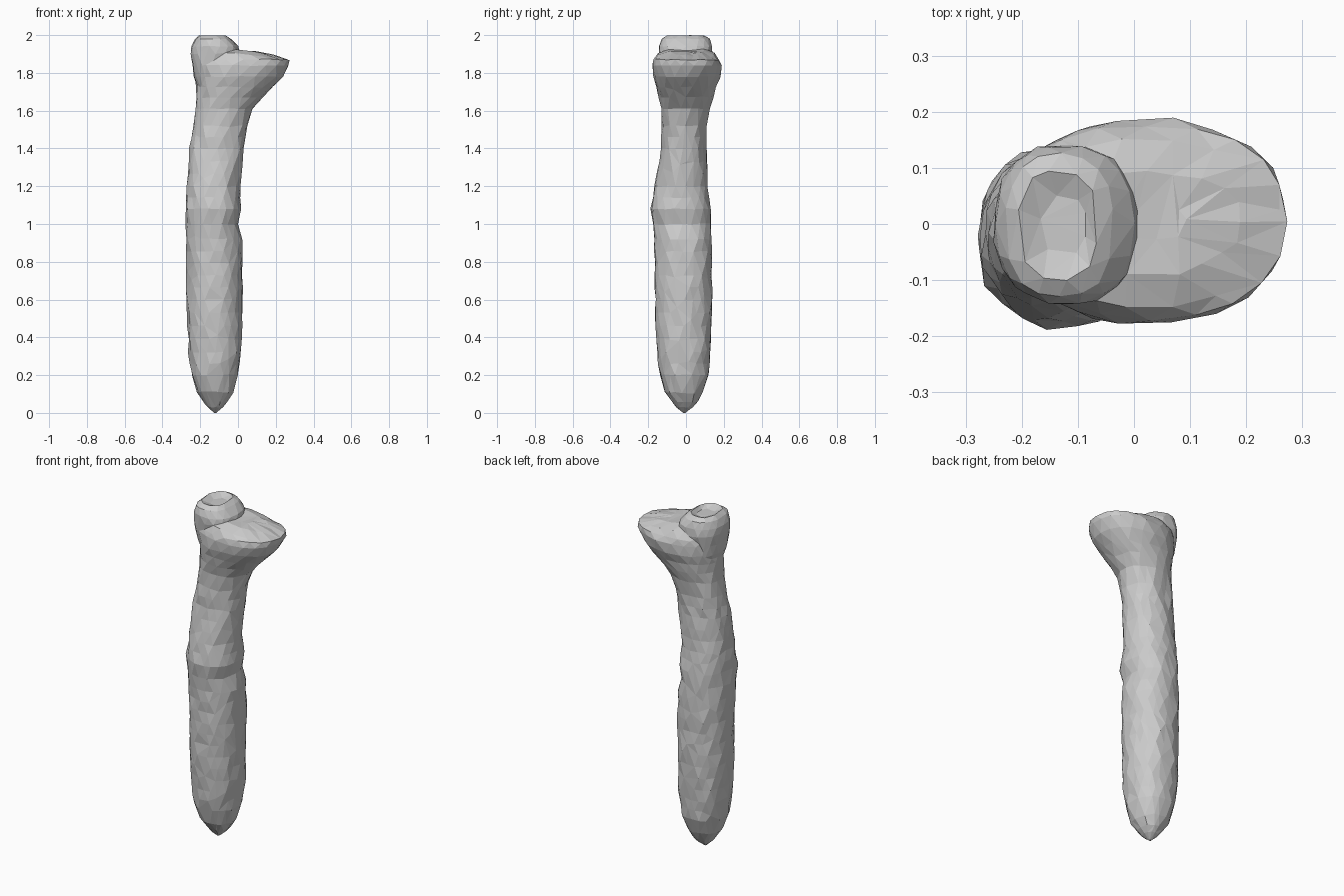
import bpy, bmesh, math, random
from math import cos, sin, tau, copysign

if "Cube" in bpy.data.objects:
    bpy.data.objects.remove(bpy.data.objects["Cube"])

random.seed(4)


def loft(name, rows, sides, power, tilt=None, step=0.07, rough=0.005):
    """Skin oval sections (z, xmin, xmax, ymin, ymax), with chipped irregularity."""
    rings = []
    for a, b in zip(rows, rows[1:]):
        n = max(1, round((b[0] - a[0]) / step))
        for i in range(n):
            rings.append([p + (q - p) * i / n for p, q in zip(a, b)])
    rings.append(rows[-1])
    bm = bmesh.new()
    loops = []
    for k, (z, x0, x1, y0, y1) in enumerate(rings):
        cx, cy, rx, ry = (x0 + x1) / 2, (y0 + y1) / 2, (x1 - x0) / 2, (y1 - y0) / 2
        loop = []
        for i in range(sides):
            t = tau * (i + 0.5 * (k % 2)) / sides
            c, s = cos(t), sin(t)
            x = cx + rx * copysign(abs(c) ** (2 / power), c)
            y = cy + ry * copysign(abs(s) ** (2 / power), s)
            dz = tilt(x, y, z) if tilt else 0
            r = rough * min(1, rx / 0.1)
            loop.append(bm.verts.new((x + random.uniform(-r, r), y + random.uniform(-r, r),
                                      z + dz + random.uniform(-r, r) * 0.6)))
        loops.append(loop)
    for k, (a, b) in enumerate(zip(loops, loops[1:])):
        for i in range(sides):
            j = (i + 1) % sides
            if k % 2 == 0:
                bm.faces.new((a[i], a[j], b[i]))
                bm.faces.new((a[j], b[j], b[i]))
            else:
                bm.faces.new((a[i], a[j], b[j]))
                bm.faces.new((a[i], b[j], b[i]))
    bm.faces.new(loops[0][::-1])
    bm.faces.new(loops[-1])
    bmesh.ops.triangulate(bm, faces=[f for f in bm.faces if len(f.verts) > 3])
    bmesh.ops.recalc_face_normals(bm, faces=bm.faces)
    mesh = bpy.data.meshes.new(name)
    bm.to_mesh(mesh)
    bm.free()
    ob = bpy.data.objects.new(name, mesh)
    bpy.context.collection.objects.link(ob)
    return ob


def crown(x, y, z):
    """Sloping top of the flared head with shallow lengthwise grooves."""
    if z < 1.88:
        return 0
    return -0.13 * (x - 0.03) + 0.005 * cos(y * 75)


# Shaft with swollen middle, narrow neck and one-sided flared head
shaft_rows = [
    (0.0, -0.128, -0.115, -0.016, -0.004),
    (0.03, -0.16, -0.08, -0.05, 0.035),
    (0.06, -0.185, -0.055, -0.075, 0.06),
    (0.11, -0.215, -0.028, -0.11, 0.088),
    (0.2, -0.245, 0.0, -0.14, 0.12),
    (0.32, -0.262, 0.016, -0.155, 0.132),
    (0.6, -0.27, 0.025, -0.165, 0.14),
    (0.92, -0.275, 0.022, -0.167, 0.138),
    (1.0, -0.275, 0.003, -0.175, 0.133),
    (1.08, -0.277, 0.018, -0.188, 0.13),
    (1.2, -0.27, 0.01, -0.165, 0.115),
    (1.4, -0.255, 0.03, -0.132, 0.106),
    (1.52, -0.238, 0.047, -0.128, 0.11),
    (1.61, -0.224, 0.075, -0.13, 0.125),
    (1.67, -0.22, 0.13, -0.142, 0.142),
    (1.725, -0.222, 0.187, -0.157, 0.162),
    (1.78, -0.227, 0.238, -0.172, 0.18),
    (1.84, -0.23, 0.272, -0.178, 0.19),
    (1.87, -0.225, 0.275, -0.17, 0.178),
    (1.9, -0.21, 0.262, -0.145, 0.15),
    (1.915, -0.15, 0.19, -0.09, 0.095),
    (1.92, -0.05, 0.1, -0.03, 0.035)]
body = loft("bone_shaft_and_head", shaft_rows, 20, 2.2, crown)

# Raised round knob on the other side of the head, with a dished top
knob_rows = [
    (1.68, -0.2, -0.04, -0.09, 0.09),
    (1.78, -0.235, -0.01, -0.12, 0.12),
    (1.9, -0.25, 0.012, -0.142, 0.142),
    (1.94, -0.246, 0.0, -0.142, 0.14),
    (1.98, -0.23, -0.035, -0.13, 0.125),
    (1.998, -0.205, -0.065, -0.1, 0.095),
    (1.98, -0.165, -0.085, -0.055, 0.05)]
knob = loft("knob_cutter", knob_rows, 18, 2.4, rough=0.003)
knob.hide_render = True
knob.hide_viewport = True

# Merge knob into the body, then simplify into irregular carved facets
join = body.modifiers.new("join", 'BOOLEAN')
join.operation = 'UNION'
join.solver = 'EXACT'
join.object = knob
carve = body.modifiers.new("carve", 'DECIMATE')
carve.ratio = 0.75
bpy.context.view_layer.update()
deps = bpy.context.evaluated_depsgraph_get()
merged = bpy.data.meshes.new_from_object(body.evaluated_get(deps))
body.modifiers.clear()
body.data = merged
bpy.data.objects.remove(knob)
for p in merged.polygons:
    p.use_smooth = False
